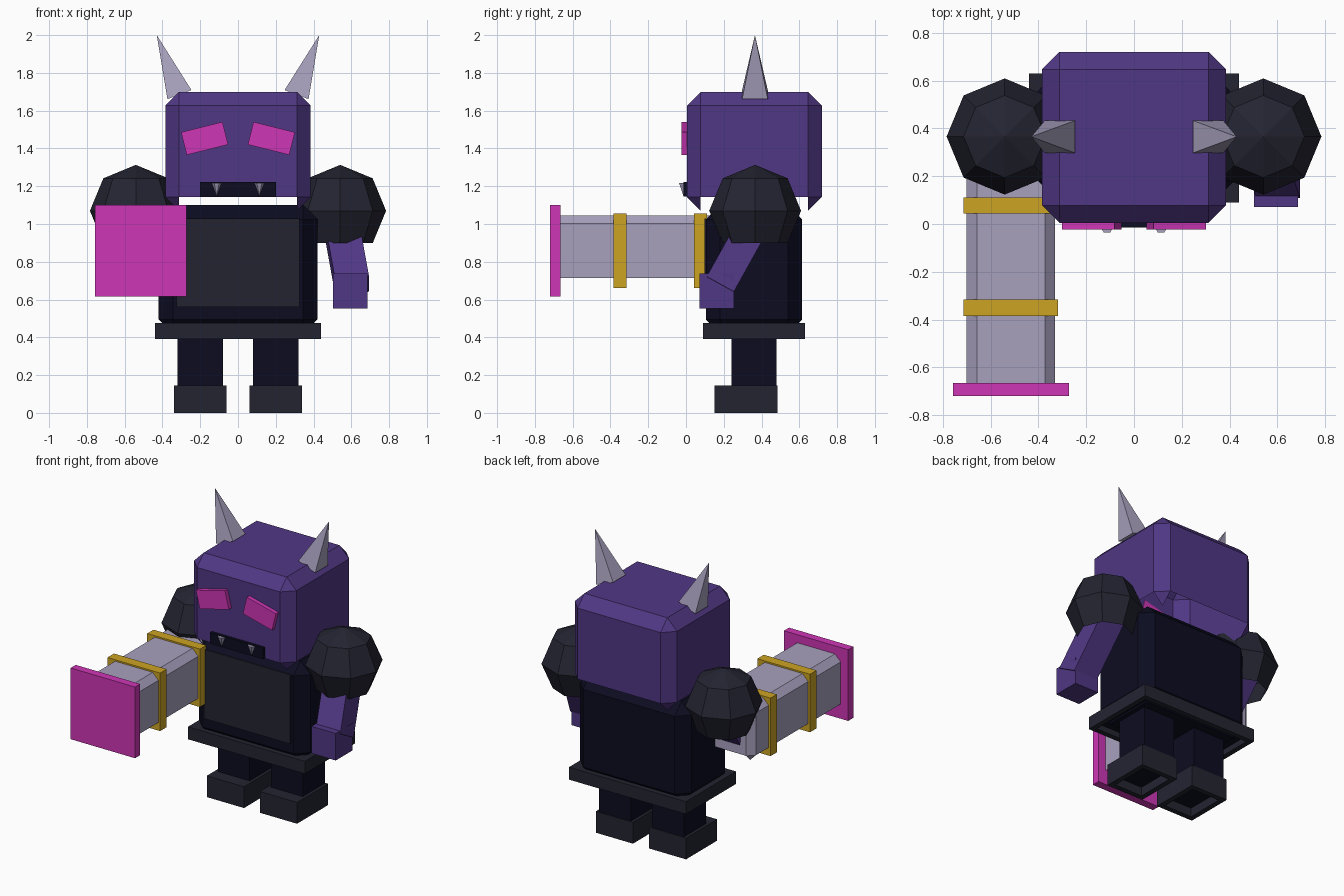
import bpy, bmesh
from mathutils import Vector, Matrix, Euler

if "Cube" in bpy.data.objects:
    bpy.data.objects.remove(bpy.data.objects["Cube"], do_unlink=True)


def material(name, r, g, b):
    """Flat material from display RGB (0-255) turned into linear values."""
    lin = [((c / 255 + 0.055) / 1.055) ** 2.4 if c > 10 else c / 3294 for c in (r, g, b)]
    mat = bpy.data.materials.new(name)
    mat.use_nodes = True
    mat.diffuse_color = (*lin, 1)
    mat.node_tree.nodes["Principled BSDF"].inputs["Base Color"].default_value = (*lin, 1)
    return mat


PURPLE = material("purple", 80, 55, 132)
NAVY = material("dark navy", 12, 12, 33)
CHARCOAL = material("charcoal", 35, 36, 49)
PINK = material("hot pink", 206, 54, 182)
GOLD = material("gold", 204, 164, 34)
LAVENDER = material("lavender grey", 168, 161, 190)


def finish(bm, name, *mats):
    mesh = bpy.data.meshes.new(name)
    bm.to_mesh(mesh)
    bm.free()
    obj = bpy.data.objects.new(name, mesh)
    for mat in mats:
        mesh.materials.append(mat)
    bpy.context.collection.objects.link(obj)
    return obj


def box_mesh(x, y, z):
    """Box from (low, high) ranges."""
    size = Vector((x[1] - x[0], y[1] - y[0], z[1] - z[0]))
    mid = Vector((x[0] + x[1], y[0] + y[1], z[0] + z[1])) / 2
    bm = bmesh.new()
    bmesh.ops.create_cube(bm, size=1, matrix=Matrix.LocRotScale(mid, None, size))
    return bm


def box(name, mat, x, y, z):
    return finish(box_mesh(x, y, z), name, mat)


def chamfered(name, mat, x, y, z, width, open_bottom=False):
    """Chamfered box; an open bottom keeps only the corner triangles."""
    bm = box_mesh(x, y, z)
    bmesh.ops.bevel(bm, geom=bm.edges[:], offset=width, segments=1, affect='EDGES')
    bm.normal_update()
    if open_bottom:
        under = [f for f in bm.faces if f.normal.z < -0.1 and len(f.verts) > 3]
        bmesh.ops.delete(bm, geom=under, context='FACES')
    return finish(bm, name, mat)


def hollow_box(name, x, y, z, rim, depth):
    """Charcoal box with a dark recess underneath."""
    bm = box_mesh(x, y, z)
    bm.normal_update()
    base = min(bm.faces, key=lambda f: f.normal.z)
    bmesh.ops.inset_individual(bm, faces=[base], thickness=rim)
    inner = bmesh.ops.extrude_discrete_faces(bm, faces=[base])["faces"]
    bmesh.ops.translate(bm, verts=inner[0].verts[:], vec=(0, 0, depth))
    inner[0].material_index = 1
    return finish(bm, name, CHARCOAL, NAVY)


def limb(name, mat, start, end, width, depth):
    """Square bar between two points."""
    a, b = Vector(start), Vector(end)
    axis = (b - a).normalized()
    side = Vector((1, 0, 0))
    side = (side - axis * side.dot(axis)).normalized()
    rot = Matrix((side, axis.cross(side), axis)).transposed().to_quaternion()
    bm = bmesh.new()
    bmesh.ops.create_cube(bm, size=1, matrix=Matrix.LocRotScale(
        (a + b) / 2, rot, Vector((width, depth, (b - a).length))))
    return finish(bm, name, mat)


def spike(name, base, tip, radius, sides, turn):
    """Pointed cone from base centre to tip."""
    a, d = Vector(base), Vector(tip) - Vector(base)
    rot = Vector((0, 0, 1)).rotation_difference(d).to_matrix() @ Matrix.Rotation(turn, 3, 'Z')
    bm = bmesh.new()
    bmesh.ops.create_cone(bm, cap_ends=True, segments=sides, radius1=radius, radius2=0,
                          depth=d.length, matrix=Matrix.LocRotScale(a + d / 2, rot, None))
    return finish(bm, name, LAVENDER)


def span(s, a, b):
    """Range a..b mirrored to side s."""
    return sorted((s * a, s * b))


# Head, mouth, torso and belt
chamfered("head", PURPLE, (-.385, .385), (.005, .72), (1.07, 1.70), .073, True)
box("mouth", NAVY, (-.2, .2), (-.014, .03), (1.145, 1.222))
chamfered("torso", NAVY, (-.42, .42), (.105, .615), (.42, 1.10), .075)
box("chest_panel", CHARCOAL, (-.325, .325), (.097, .106), (.56, 1.03))
hollow_box("belt", (-.44, .44), (.09, .63), (.39, .475), .05, .04)

for s, side in ((1, "left"), (-1, "right")):
    # Horns, eyes and teeth
    spike(side + "_horn", (s * .31, .365, 1.685), (s * .43, .365, 2.0), .096, 4, .7854)
    eye = box(side + "_eye", PINK, (-.113, .113), (-.015, .015), (-.062, .062))
    eye.location = (s * .177, -.008, 1.453)
    eye.rotation_euler = Euler((0, s * .245, 0))
    spike(side + "_tooth", (s * .113, -.014, 1.217), (s * .113, -.014, 1.15), .026, 6, 0)

    # Legs and boots
    box(side + "_leg", NAVY, span(s, .08, .32), (.24, .48), (.1, .45))
    hollow_box(side + "_boot", span(s, .06, .34), (.15, .485), (0, .145), .05, .06)

    # Shoulder pads, open underneath
    bm = bmesh.new()
    bmesh.ops.create_uvsphere(bm, u_segments=8, v_segments=4, radius=.243,
                              matrix=Matrix.Translation((s * .541, .366, 1.07)))
    pole = min(bm.verts, key=lambda v: v.co.z)
    bmesh.ops.delete(bm, geom=[pole], context='VERTS')
    finish(bm, side + "_shoulder_pad", CHARCOAL)

# Arms and hand
limb("left_arm", PURPLE, (.54, .375, 1.03), (.605, .175, .67), .18, .165)
box("left_hand", PURPLE, (.503, .686), (.072, .255), (.553, .737))
limb("right_arm", PURPLE, (-.54, .375, 1.03), (-.52, .22, .82), .18, .165)

# Arm cannon with gold bands and muzzle plate
chamfered("cannon_barrel", LAVENDER, (-.70, -.33), (-.71, .29), (.672, 1.045), .043, True)
for name, y in (("front_band", (-.385, -.315)), ("rear_band", (.043, .11))):
    box(name, GOLD, (-.714, -.317), y, (.66, 1.055))
box("muzzle_plate", PINK, (-.757, -.272), (-.72, -.665), (.615, 1.10))
